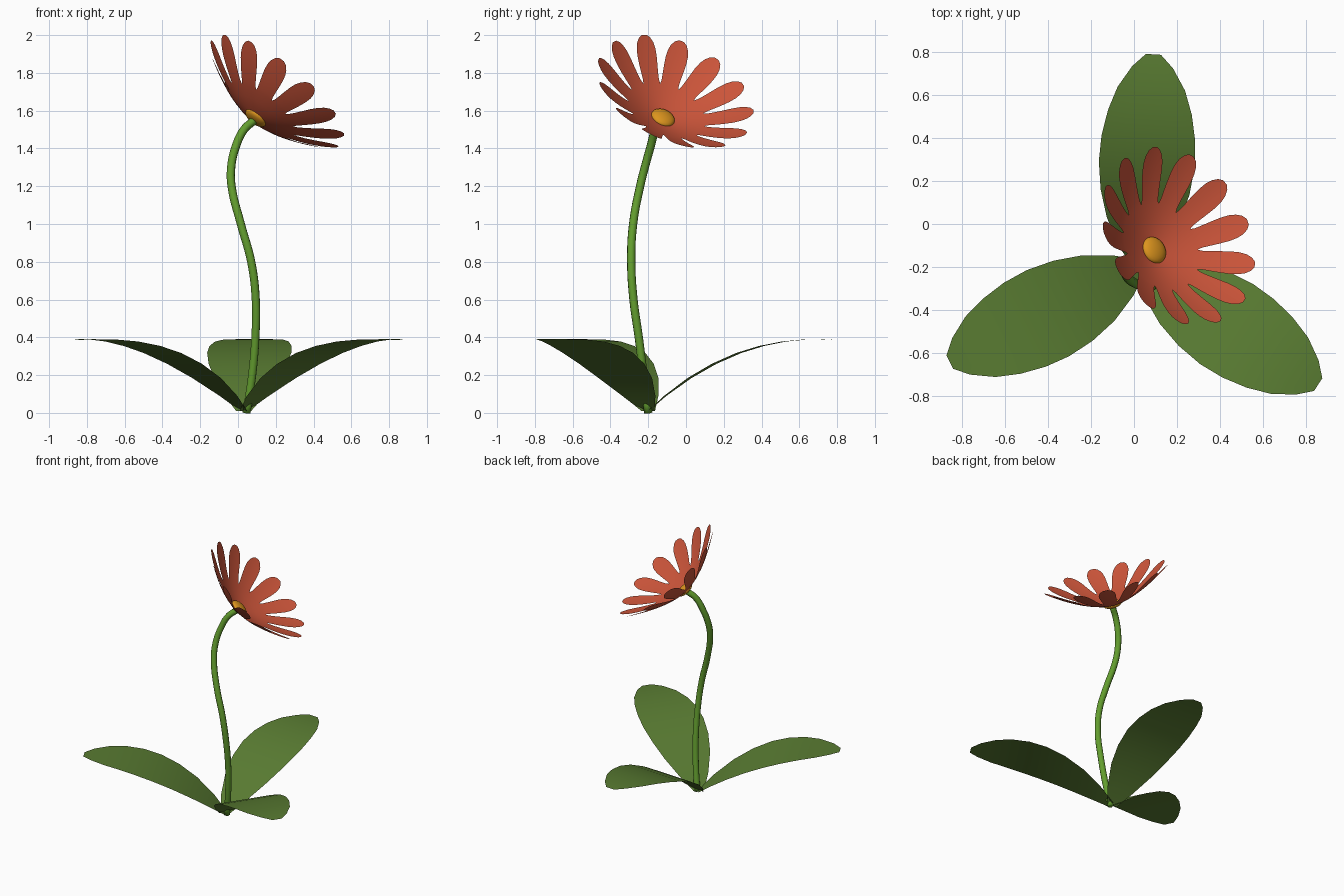
import bpy, bmesh, math
from mathutils import Vector, Matrix

if "Cube" in bpy.data.objects:
    bpy.data.objects.remove(bpy.data.objects["Cube"])


def material(name, rgb):
    m = bpy.data.materials.new(name)
    m.diffuse_color = (*rgb, 1)
    m.use_nodes = True
    m.node_tree.nodes["Principled BSDF"].inputs["Base Color"].default_value = m.diffuse_color
    return m


LEAF = material("leaf green", (0.10, 0.20, 0.032))
STEM = material("stem green", (0.125, 0.34, 0.028))
PETAL = material("coral red", (0.60, 0.09, 0.042))
DISC = material("amber", (0.72, 0.30, 0.013))


def add_object(name, bm, mat, matrix=Matrix()):
    bmesh.ops.remove_doubles(bm, verts=bm.verts, dist=1e-4)
    bmesh.ops.recalc_face_normals(bm, faces=bm.faces)
    for f in bm.faces:
        f.smooth = True
    mesh = bpy.data.meshes.new(name)
    bm.to_mesh(mesh)
    bm.free()
    mesh.materials.append(mat)
    ob = bpy.data.objects.new(name, mesh)
    ob.matrix_world = matrix
    bpy.context.collection.objects.link(ob)
    return ob


def add_grid(bm, rows):
    """Skin rows of points with quads."""
    rows = [[bm.verts.new(p) for p in row] for row in rows]
    for a, b in zip(rows, rows[1:]):
        for i in range(len(a) - 1):
            bm.faces.new((a[i], a[i + 1], b[i + 1], b[i]))


# Leaves: three blades arching out of the base (distance, height, half width)
BLADE = [(0.0, 0.01, 0.04), (0.09, 0.09, 0.105), (0.22, 0.185, 0.17),
         (0.35, 0.26, 0.207), (0.48, 0.317, 0.223), (0.60, 0.354, 0.218),
         (0.72, 0.378, 0.195), (0.83, 0.388, 0.157), (0.93, 0.39, 0.095),
         (0.99, 0.386, 0.035)]
for name, angle in (("back_leaf", 86.5), ("left_leaf", 206.5), ("right_leaf", 326.5)):
    bm = bmesh.new()
    add_grid(bm, [[(s, w * k, z) for k in (-1, -0.5, 0, 0.5, 1)] for s, z, w in BLADE])
    add_object(name, bm, LEAF, Matrix.Translation((0.03, -0.2, 0))
               @ Matrix.Rotation(math.radians(angle), 4, 'Z'))

# Stem: round tube along a winding path
PATH = [(0.045, -0.2, 0.0), (0.075, -0.225, 0.2), (0.092, -0.25, 0.4), (0.094, -0.278, 0.6),
        (0.07, -0.29, 0.8), (0.015, -0.28, 1.0), (-0.034, -0.243, 1.2),
        (-0.036, -0.218, 1.3), (-0.015, -0.19, 1.4), (0.032, -0.161, 1.5),
        (0.085, -0.13, 1.548)]
curve = bpy.data.curves.new("stem_path", 'CURVE')
curve.dimensions = '3D'
curve.bevel_depth = 0.022
curve.bevel_resolution = 3
curve.use_fill_caps = True
spline = curve.splines.new('BEZIER')
spline.resolution_u = 5
spline.bezier_points.add(len(PATH) - 1)
for point, co in zip(spline.bezier_points, PATH):
    point.co = co
    point.handle_left_type = point.handle_right_type = 'AUTO'
path_ob = bpy.data.objects.new("stem_path", curve)
bpy.context.collection.objects.link(path_ob)
bpy.context.view_layer.update()
tube = bpy.data.meshes.new_from_object(path_ob.evaluated_get(bpy.context.evaluated_depsgraph_get()))
bm = bmesh.new()
bm.from_mesh(tube)
bpy.data.objects.remove(path_ob)
add_object("stem", bm, STEM)

# Flower head frame: local z is the tilted flower axis
n = Vector((0.59, 0.34, 0.73)).normalized()
u = Vector((-0.5, 0.866, 0)).normalized()
u = (u - n * u.dot(n)).normalized()
v = n.cross(u)
head = Matrix.Translation((0.088, -0.125, 1.555)) @ Matrix((u, v, n)).transposed().to_4x4()

# Petals: a shallow bowl that splits into thirteen rounded petals
COUNT = 13
HALF = math.pi / COUNT
OUTLINE = [(0.03, 1), (0.09, 1), (0.15, 1), (0.215, 1), (0.235, 0.049), (0.27, 0.052),
           (0.31, 0.056), (0.35, 0.059), (0.385, 0.057), (0.41, 0.049),
           (0.43, 0.034), (0.441, 0.014)]
bm = bmesh.new()
for i in range(COUNT):
    mid = math.radians(35) + i * 2 * HALF
    rows = []
    for r, w in OUTLINE:
        spread = min(HALF, w / r)
        rows.append([(r * math.cos(mid + k * spread), r * math.sin(mid + k * spread),
                      0.74 * r ** 1.6) for k in (-1, -0.5, 0, 0.5, 1)])
    add_grid(bm, rows)
add_object("petals", bm, PETAL, head)

# Flower centre: flattened ball showing on both sides of the bowl
bm = bmesh.new()
bmesh.ops.create_uvsphere(bm, u_segments=24, v_segments=12, radius=0.065)
bmesh.ops.scale(bm, vec=(1, 1, 0.42), verts=bm.verts)
add_object("flower_centre", bm, DISC, head @ Matrix.Translation((0, 0, 0.01)))
